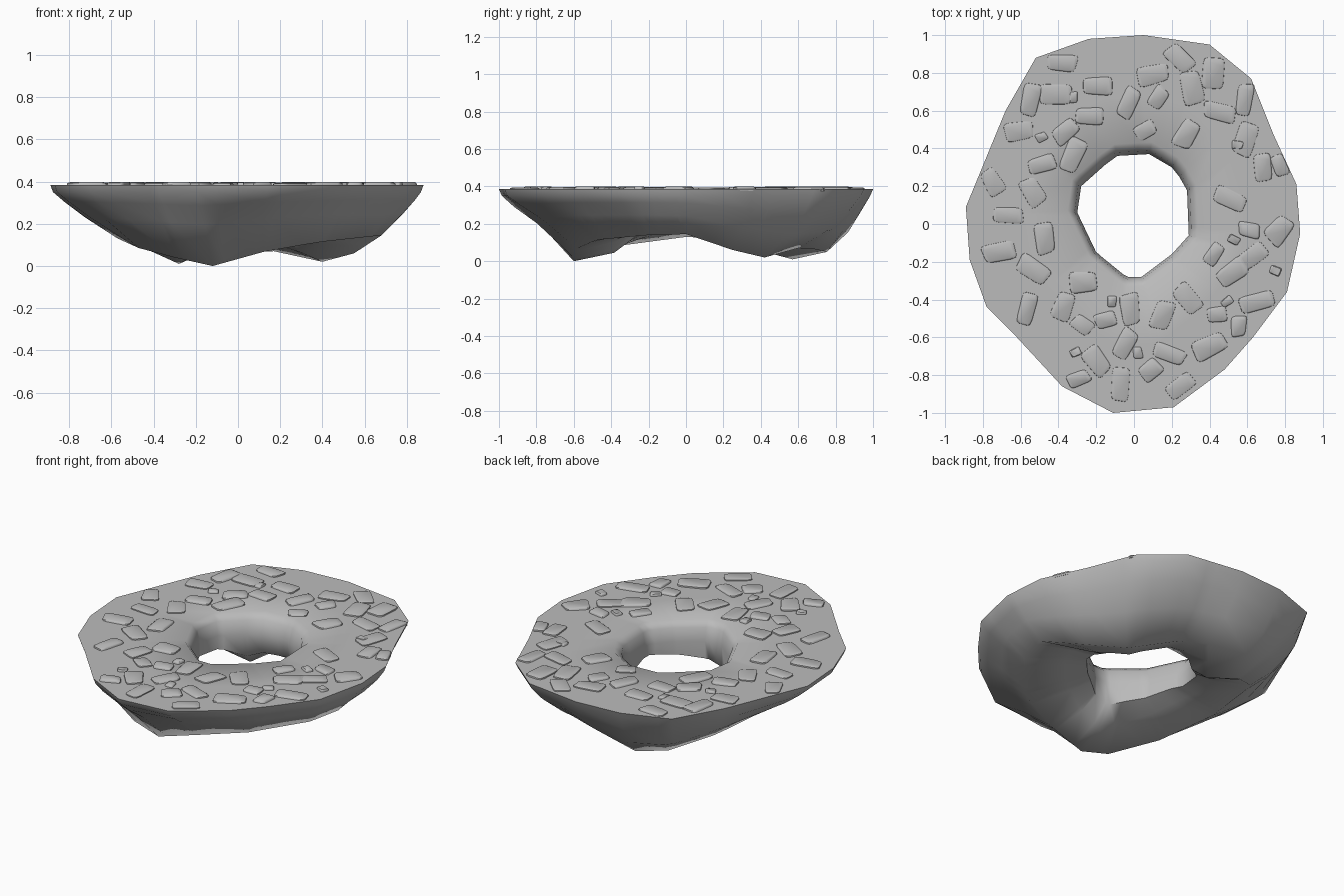
import bpy, bmesh, random
from math import atan2, cos, sin, pi, radians
from mathutils import Vector

random.seed(4)
cube = bpy.data.objects.get("Cube")
if cube:
    bpy.data.objects.remove(cube)

grey = bpy.data.materials.new("stone grey")
grey.use_nodes = True
colour = (0.5, 0.5, 0.5, 1)
grey.diffuse_color = colour
grey.node_tree.nodes["Principled BSDF"].inputs["Base Color"].default_value = colour

TOP = 0.385

# Plan of the outer rim and of the hole
rim = [(.88, -.05), (.86, .21), (.74, .47), (.62, .77), (.4, .95), (.05, 1),
       (-.24, .98), (-.52, .88), (-.68, .6), (-.89, .09), (-.87, -.19),
       (-.78, -.44), (-.62, -.6), (-.38, -.86), (-.11, -1), (.21, -.97),
       (.48, -.77), (.63, -.6), (.81, -.36)]
hole = [(.29, -.06), (.28, .2), (.2, .3), (.08, .37), (-.1, .36), (-.28, .2),
        (-.3, .06), (-.2, -.15), (-.04, -.28), (.04, -.28), (.2, -.16)]
# Lowest line of the underside
keel = [(.68, 0, .145), (.55, .25, .06), (.4, .42, .02), (.17, .6, .07),
        (-.16, .8, .06), (-.28, .57, .01), (-.5, .42, .11), (-.57, 0, .13),
        (-.47, -.34, .085), (-.3, -.58, .04), (-.12, -.6, 0), (.15, -.58, .075),
        (.4, -.47, .115), (.63, -.2, .14)]


def ray_hit(loop, angle):
    """Point where a ray from the centre crosses a closed loop."""
    d = Vector((cos(angle), sin(angle)))
    for a, b in zip(loop, loop[1:] + loop[:1]):
        a, b = Vector(a), Vector(b)
        ca = d.x * a.y - d.y * a.x
        cb = d.x * b.y - d.y * b.x
        if ca <= 1e-9 and cb > 1e-9:
            return a.lerp(b, ca / (ca - cb))


def finish(bm, name, sharp):
    bmesh.ops.recalc_face_normals(bm, faces=bm.faces)
    mesh = bpy.data.meshes.new(name)
    bm.to_mesh(mesh)
    bm.free()
    mesh.materials.append(grey)
    obj = bpy.data.objects.new(name, mesh)
    bpy.context.collection.objects.link(obj)
    bpy.ops.object.select_all(action="DESELECT")
    obj.select_set(True)
    bpy.context.view_layer.objects.active = obj
    bpy.ops.object.shade_smooth_by_angle(angle=radians(sharp))


# Ring body: one closed section on each ray, joined into a loop
def section(angle):
    o = ray_hit(rim, angle).to_3d()
    h = ray_hit(hole, angle).to_3d()
    k = ray_hit(keel, angle)
    up = Vector((0, 0, 1))
    bulge = .59 + .1 * sin(angle)
    side = o.lerp(k, .5)
    side.z = TOP + (k.z - TOP) * bulge
    flank = o.lerp(k, .2)
    flank.z = TOP + (k.z - TOP) * bulge * .52
    belly = h.lerp(k, .35)
    belly.z = k.z + .045
    return [h * 1.17 + up * TOP, h.lerp(o, .5) + up * TOP, o + up * TOP,
            o * .985 + up * (TOP - .035), flank, side, k, belly,
            h * 1.01 + up * (k.z * .5 + .13), h + up * .27,
            h * 1.05 + up * .35]


# Rays through every rim corner, plus keel and hole corners that are not too near
angles = []
for corner in rim + keel + hole:
    turn = atan2(corner[1], corner[0]) % (2 * pi)
    if corner in rim or all(abs(turn - a) > .06 for a in angles):
        angles.append(turn)
angles.sort()

bm = bmesh.new()
rows = [[bm.verts.new(p) for p in section(a)] for a in angles]
for r, s in zip(rows, rows[1:] + rows[:1]):
    for i in range(len(r)):
        j = (i + 1) % len(r)
        bm.faces.new((r[i], r[j], s[j], s[i]))
finish(bm, "ring_body", 62)


# Paving stones: low rounded blocks with irregular corners
def add_stone(bm, x, y, angle, length, width):
    a = radians(angle)
    corners = []
    for sx, sy in ((-1, -1), (1, -1), (1, 1), (-1, 1)):
        u = sx * length / 2 * random.uniform(.8, 1.08)
        v = sy * width / 2 * random.uniform(.7, 1.08)
        corners.append(Vector((x + u * cos(a) - v * sin(a),
                               y + u * sin(a) + v * cos(a), 0)))
    outline = []
    for i, c in enumerate(corners):
        before, after = c.lerp(corners[i - 1], .2), c.lerp(corners[(i + 1) % 4], .2)
        outline += [before, c.lerp((before + after) / 2, .5), after]
    mid = Vector((x, y, 0))
    height = random.uniform(.009, .014)
    layers = []
    for scale, z in ((1, -.01), (.97, height * .6), (.83, height)):
        layers.append([bm.verts.new(mid.lerp(p, scale) + Vector((0, 0, TOP + z)))
                       for p in outline])
    n = len(outline)
    for lo, hi in zip(layers, layers[1:]):
        for i in range(n):
            j = (i + 1) % n
            bm.faces.new((lo[i], lo[j], hi[j], hi[i]))
    bm.faces.new(layers[-1])
    bm.faces.new(layers[0][::-1])


# Large stones: x, y in hundredths and turn in degrees
large = [(-38, 85, -5), (-20, 73, 0), (-55, 66, 80), (-42, 69, 0), (-23, 57, 0),
         (-61, 49, 10), (-36, 49, 40), (-32, 37, 70), (-49, 32, 20), (-75, 22, 120),
         (-54, 17, 120), (-67, 5, 0), (-47, -8, 100), (-72, -15, 15), (-53, -24, -30),
         (-27, -31, 0), (-56, -45, 75), (-38, -44, 70), (-2, -45, 95), (15, -48, 75),
         (29, -39, 130), (-5, -64, 60), (-20, -72, 130), (-7, -85, 85), (19, -69, -20),
         (24, -86, 35), (40, -65, 25), (65, -41, 15), (52, -26, 35), (63, -17, 40),
         (77, -3, 50), (50, 13, -25), (69, 30, 95), (59, 45, 70), (45, 59, -15),
         (59, 66, 80), (42, 79, 85), (24, 88, -45), (31, 72, 100), (10, 79, 10),
         (-3, 64, 60), (28, 48, 60)]
medium = [(13, 67), (-27, -53), (77, 31), (-29, -82), (55, -54), (42, -16),
          (6, 49), (9, -77), (-15, -51), (44, -48), (61, -3)]
pebbles = [(-32, 67), (-49, 46), (55, 42), (-31, -68), (2, -68), (-12, -41),
           (75, -25), (49, -41), (53, -8)]

bm = bmesh.new()
for x, y, turn in large:
    add_stone(bm, x / 100, y / 100, turn, random.uniform(.16, .185), random.uniform(.1, .12))
for group, size in ((medium, .11), (pebbles, .06)):
    for x, y in group:
        add_stone(bm, x / 100, y / 100, random.uniform(0, 180), size * 1.1, size * .85)
finish(bm, "paving_stones", 50)
